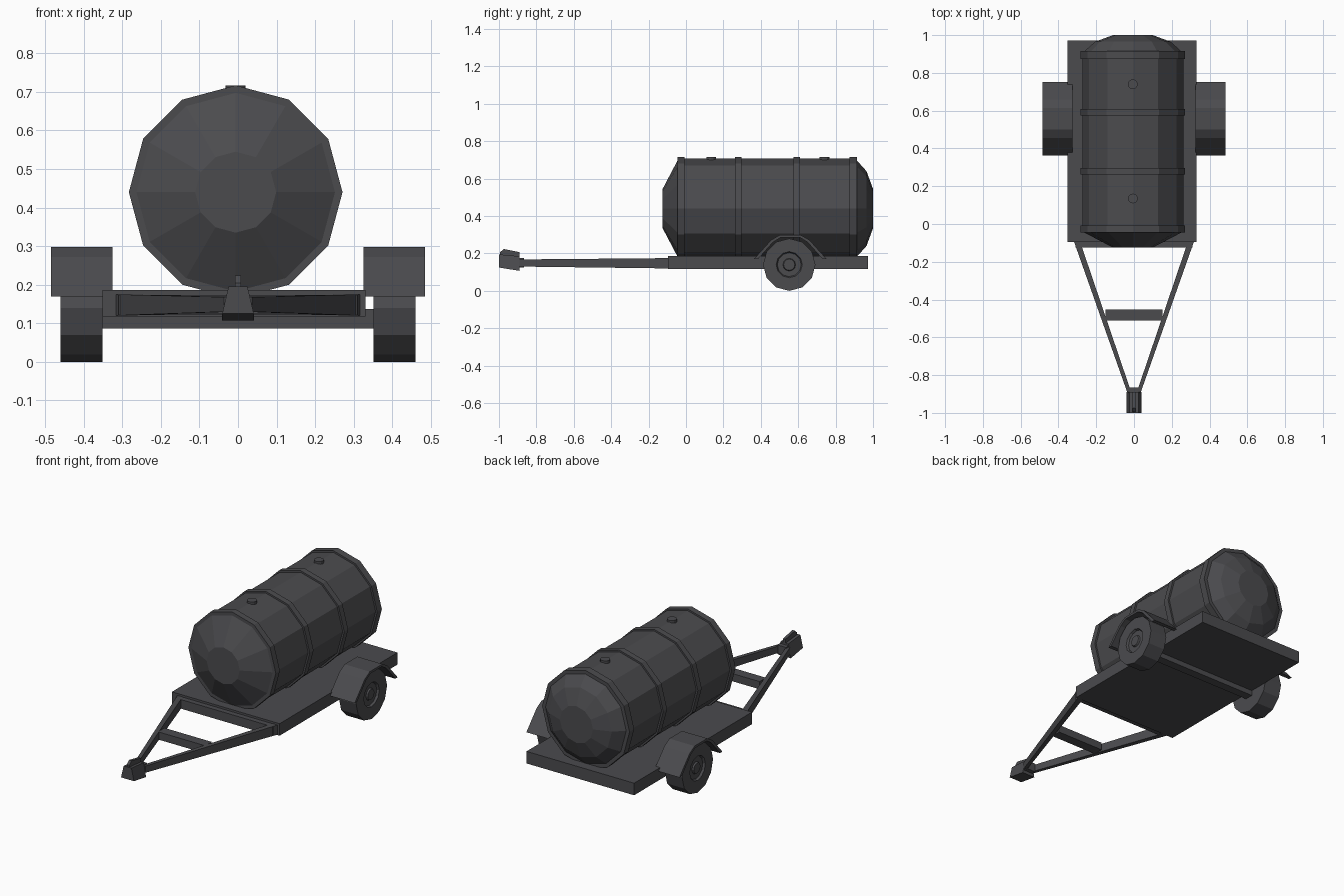
import bpy, bmesh, math
from mathutils import Vector

if "Cube" in bpy.data.objects:
    bpy.data.objects.remove(bpy.data.objects["Cube"])

mat = bpy.data.materials.new("dark grey")
mat.diffuse_color = (0.07, 0.07, 0.076, 1)
mat.use_nodes = True
mat.node_tree.nodes["Principled BSDF"].inputs["Base Color"].default_value = mat.diffuse_color


def finish(name, bm):
    bmesh.ops.recalc_face_normals(bm, faces=bm.faces)
    me = bpy.data.meshes.new(name)
    bm.to_mesh(me)
    bm.free()
    me.materials.append(mat)
    ob = bpy.data.objects.new(name, me)
    bpy.context.collection.objects.link(ob)
    return ob


def box(name, lo, hi):
    bm = bmesh.new()
    bmesh.ops.create_cube(bm, size=1)
    for v in bm.verts:
        v.co = [a + (c + 0.5) * (b - a) for a, b, c in zip(lo, hi, v.co)]
    return finish(name, bm)


def lathe(name, profile, axis, centre, n):
    """Closed stack of n-sided rings; profile holds (position along axis, radius)."""
    bm = bmesh.new()
    rings = []
    for p, r in profile:
        ring = []
        for i in range(n):
            a = 2 * math.pi * i / n
            u, w = r * math.cos(a), r * math.sin(a)
            co = {'X': (p, u, w), 'Y': (u, p, w), 'Z': (u, w, p)}[axis]
            ring.append(bm.verts.new(Vector(co) + Vector(centre)))
        rings.append(ring)
    for a, b in zip(rings, rings[1:]):
        for i in range(n):
            j = (i + 1) % n
            bm.faces.new((a[i], a[j], b[j], b[i]))
    bm.faces.new(rings[0])
    bm.faces.new(rings[-1])
    return finish(name, bm)


def prism(name, pts, a, b):
    """Extrude a closed (y, z) outline from x = a to x = b."""
    bm = bmesh.new()
    f = bm.faces.new([bm.verts.new((a, y, z)) for y, z in pts])
    ext = bmesh.ops.extrude_face_region(bm, geom=[f])
    for v in ext["geom"]:
        if isinstance(v, bmesh.types.BMVert):
            v.co.x = b
    return finish(name, bm)


# Tank with a conical front and a rounder back
TX, TZ = -0.006, 0.44
lathe("tank", [(-0.125, 0.105), (-0.04, 0.267), (0.905, 0.267),
               (0.965, 0.2), (1.0, 0.105)], 'Y', (TX, 0, TZ), 12)

# Raised bands; the end ones meet the caps
for i, (a, b) in enumerate([(-0.045, -0.008), (0.262, 0.297), (0.575, 0.61), (0.873, 0.915)]):
    lathe(f"tank_band_{i}", [(a, 0.277), (b, 0.277)], 'Y', (TX, 0, TZ), 12)

# Filler caps
for i, y in enumerate((0.135, 0.74)):
    lathe(f"filler_cap_{i}", [(0.68, 0.026), (0.717, 0.026)], 'Z', (TX, y, 0), 12)

# Flatbed, front beam and axle
box("deck", (-0.352, -0.095, 0.117), (0.33, 0.972, 0.186))
box("front_beam", (-0.31, -0.125, 0.122), (0.31, -0.09, 0.174))
box("axle", (-0.37, 0.525, 0.087), (0.37, 0.575, 0.137))

# Wheels and mudguards
arch = [(0.363, 0.17), (0.455, 0.272), (0.5, 0.298), (0.615, 0.298), (0.66, 0.272), (0.752, 0.17)]
inner = [(0.385, 0.17), (0.465, 0.26), (0.505, 0.285), (0.61, 0.285), (0.65, 0.26), (0.73, 0.17)]
for side, s in (("right", 1), ("left", -1)):
    lathe(f"{side}_wheel", [(0.352 * s, 0.14), (0.46 * s, 0.14), (0.46 * s, 0.07),
                            (0.448 * s, 0.064), (0.448 * s, 0.034), (0.457 * s, 0.03)],
          'X', (0, 0.552, 0.14), 12)
    prism(f"{side}_mudguard", arch + inner[::-1], 0.325 * s, 0.485 * s)

    # Drawbar arm, tapering towards the coupler
    bm = bmesh.new()
    lo, hi = [], []
    for x, y, z0, z1 in ((0.317, -0.095, 0.12, 0.175), (0.285, -0.095, 0.12, 0.175),
                         (0.015, -0.89, 0.13, 0.168), (0.036, -0.89, 0.13, 0.168)):
        lo.append(bm.verts.new((x * s, y, z0)))
        hi.append(bm.verts.new((x * s, y, z1)))
    bm.faces.new(lo)
    bm.faces.new(hi)
    for i in range(4):
        j = (i + 1) % 4
        bm.faces.new((lo[i], lo[j], hi[j], hi[i]))
    finish(f"{side}_drawbar_arm", bm)

box("drawbar_crosspiece", (-0.15, -0.51, 0.126), (0.15, -0.452, 0.17))

# Coupler narrowing towards its top, with a thin handle ridge
coupler = prism("coupler", [(-1.0, 0.125), (-0.89, 0.107), (-0.89, 0.185), (-1.0, 0.195)],
                -0.041, 0.041)
for v in coupler.data.vertices:
    if v.co.z > 0.15:
        v.co.x *= 0.6
prism("coupler_handle", [(-0.995, 0.18), (-0.89, 0.18), (-0.89, 0.207), (-0.975, 0.224),
                         (-0.995, 0.205)], -0.008, 0.008)
box("coupler_plate", (-0.028, -0.895, 0.125), (0.028, -0.865, 0.175))
